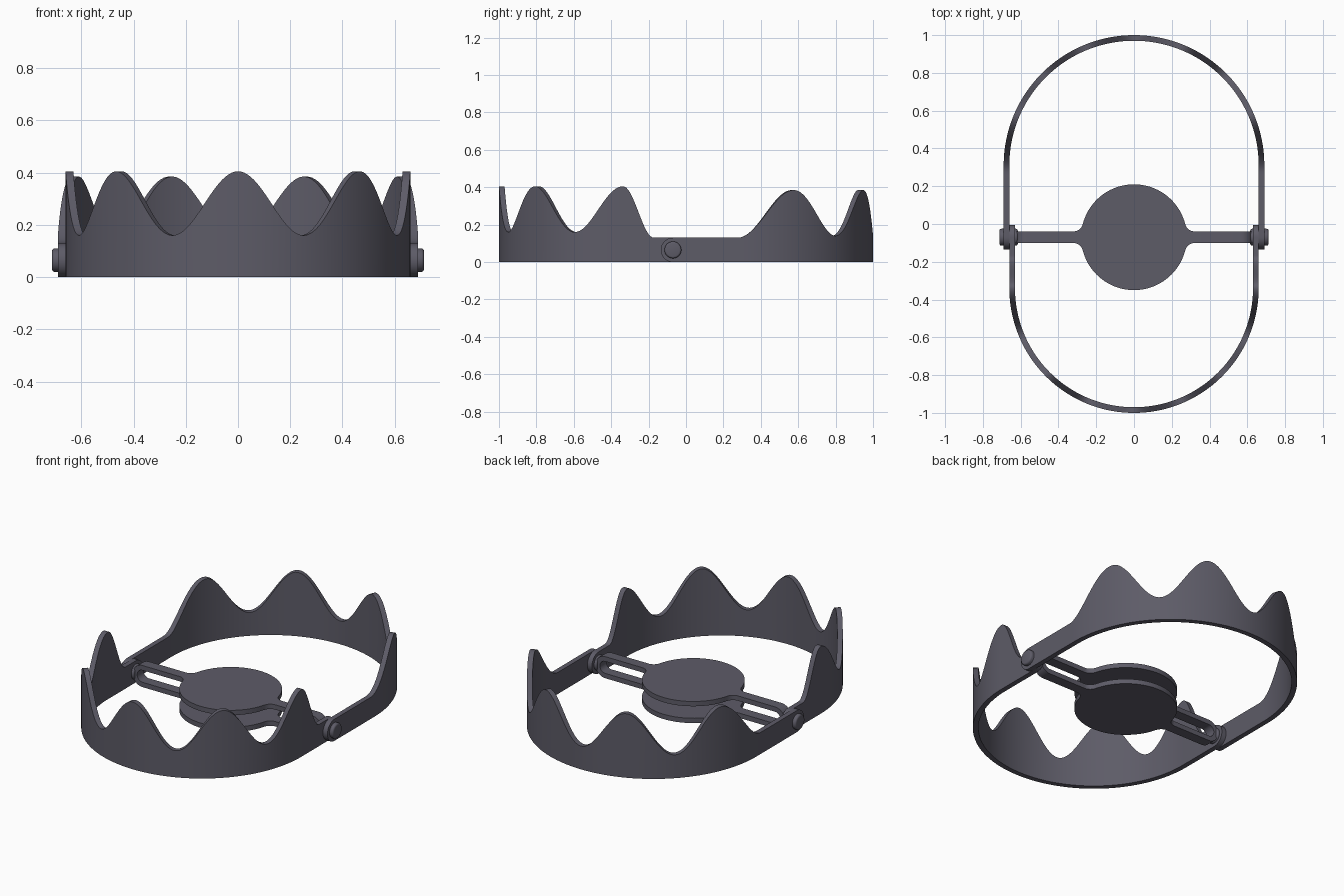
import bpy, bmesh, math

if "Cube" in bpy.data.objects:
    bpy.data.objects.remove(bpy.data.objects["Cube"])

steel = bpy.data.materials.new("dark steel")
steel.diffuse_color = (0.11, 0.106, 0.137, 1)
steel.use_nodes = True
steel.node_tree.nodes["Principled BSDF"].inputs["Base Color"].default_value = steel.diffuse_color

PY, PZ = -0.07, 0.065      # pivot axis position (y, z)
END_R = 0.065              # rounded end radius of the arms


def finish(obj):
    """Assign material and smooth shading with sharp edges."""
    obj.data.materials.clear()
    obj.data.materials.append(steel)
    bpy.ops.object.select_all(action='DESELECT')
    obj.select_set(True)
    bpy.context.view_layer.objects.active = obj
    bpy.ops.object.shade_smooth_by_angle(angle=math.radians(35))


def ring_mesh(name, sections, closed):
    """Skin a list of four-point sections into a solid."""
    bm = bmesh.new()
    rows = [[bm.verts.new(p) for p in s] for s in sections]
    pairs = list(zip(rows, rows[1:]))
    if closed:
        pairs.append((rows[-1], rows[0]))
    else:
        bm.faces.new(rows[0])
        bm.faces.new(rows[-1])
    for a, b in pairs:
        for i in range(4):
            j = (i + 1) % 4
            bm.faces.new((a[i], a[j], b[j], b[i]))
    bmesh.ops.recalc_face_normals(bm, faces=bm.faces)
    me = bpy.data.meshes.new(name)
    bm.to_mesh(me)
    bm.free()
    obj = bpy.data.objects.new(name, me)
    bpy.context.collection.objects.link(obj)
    finish(obj)
    return obj


def wave(keys, s):
    """Cosine blend between (distance, height) keys."""
    for (s0, z0), (s1, z1) in zip(keys, keys[1:]):
        if s <= s1:
            t = (s - s0) / (s1 - s0)
            return z0 + (z1 - z0) * (0.5 - 0.5 * math.cos(math.pi * t))
    return keys[-1][1]


def jaw(name, radius, centre_y, side, keys, thick=0.03):
    """U-shaped toothed band; side = +1 opens from the back, -1 from the front."""
    quarter = radius * math.pi / 2
    straight = abs(PY - side * END_R - centre_y)
    total = quarter + straight
    n = 110
    dist = [(total - END_R) * i / n for i in range(n)]
    dist += [total - END_R + END_R * math.sin(math.pi / 2 * i / 12 * 0.985)
             for i in range(13)]
    dist = [-d for d in reversed(dist[1:])] + dist
    sections = []
    for sd in dist:
        s, sx = abs(sd), (1 if sd >= 0 else -1)
        lo, hi = 0.0, wave(keys, s)
        d = s - (total - END_R)
        if d > 0:                      # rounded arm end
            h = math.sqrt(max(END_R ** 2 - d * d, 0))
            lo, hi = PZ - h, PZ + h
        pts = []
        for r in (radius, radius - thick):
            if s <= quarter:
                a = s / radius
                pts.append((sx * r * math.sin(a), centre_y + side * r * math.cos(a)))
            else:
                pts.append((sx * r, centre_y - side * (s - quarter)))
        (ox, oy), (ix, iy) = pts
        sections.append([(ox, oy, lo), (ox, oy, hi), (ix, iy, hi), (ix, iy, lo)])
    return ring_mesh(name, sections, False)


# Toothed jaws
jaw("front_jaw", 0.66, -0.34, -1,
    [(0, .405), (.257, .16), (.518, .405), (.775, .16), (1.04, .405), (1.205, .13)])
jaw("back_jaw", 0.69, 0.31, 1,
    [(0, .14), (.27, .385), (.54, .14), (.81, .385), (1.12, .13)])


# Pressure plate: a closed flat loop that widens into an upper and a lower disc
DISC, HALF, FIL = 0.28, 0.031, 0.05
FX = math.sqrt((DISC + FIL) ** 2 - (HALF + FIL) ** 2)


def half_width(x):
    x = abs(x)
    if x < FX * DISC / (DISC + FIL):
        return math.sqrt(DISC ** 2 - x * x)
    if x < FX:
        return HALF + FIL - math.sqrt(FIL ** 2 - (x - FX) ** 2)
    return HALF


end_x, out_r, in_r = 0.565, 0.065, 0.036
xs = [DISC * math.sin(math.radians(a)) for a in range(0, 75, 3)]
x_join = FX * DISC / (DISC + FIL)
xs += [x_join + (FX - x_join) * i / 8 for i in range(9)]
xs = [-x for x in reversed(xs[1:])] + xs
path = [(x, 0, 1) for x in xs]                                  # upper strip
path += [(end_x, math.sin(a), math.cos(a))
         for a in (math.pi * i / 20 for i in range(21))]        # right bend
path += [(x, 0, -1) for x in reversed(xs)]                      # lower strip
path += [(-end_x, -math.sin(a), -math.cos(a))
         for a in (math.pi * i / 20 for i in range(21))]        # left bend
sections = []
for x, nx, nz in path:
    w = half_width(x)
    o = (x + out_r * nx, PZ + out_r * nz)
    i = (x + in_r * nx, PZ + in_r * nz)
    sections.append([(o[0], PY - w, o[1]), (o[0], PY + w, o[1]),
                     (i[0], PY + w, i[1]), (i[0], PY - w, i[1])])
ring_mesh("pressure_plate", sections, True)

# Hinge pins
for side, label in ((1, "right"), (-1, "left")):
    bpy.ops.mesh.primitive_cylinder_add(
        vertices=40, radius=0.045, depth=0.097,
        location=(side * 0.6635, PY, PZ), rotation=(0, math.pi / 2, 0))
    pin = bpy.context.object
    pin.name = label + "_hinge_pin"
    bev = pin.modifiers.new("round_edge", 'BEVEL')
    bev.width, bev.segments = 0.01, 3
    bpy.ops.object.modifier_apply(modifier=bev.name)
    finish(pin)
